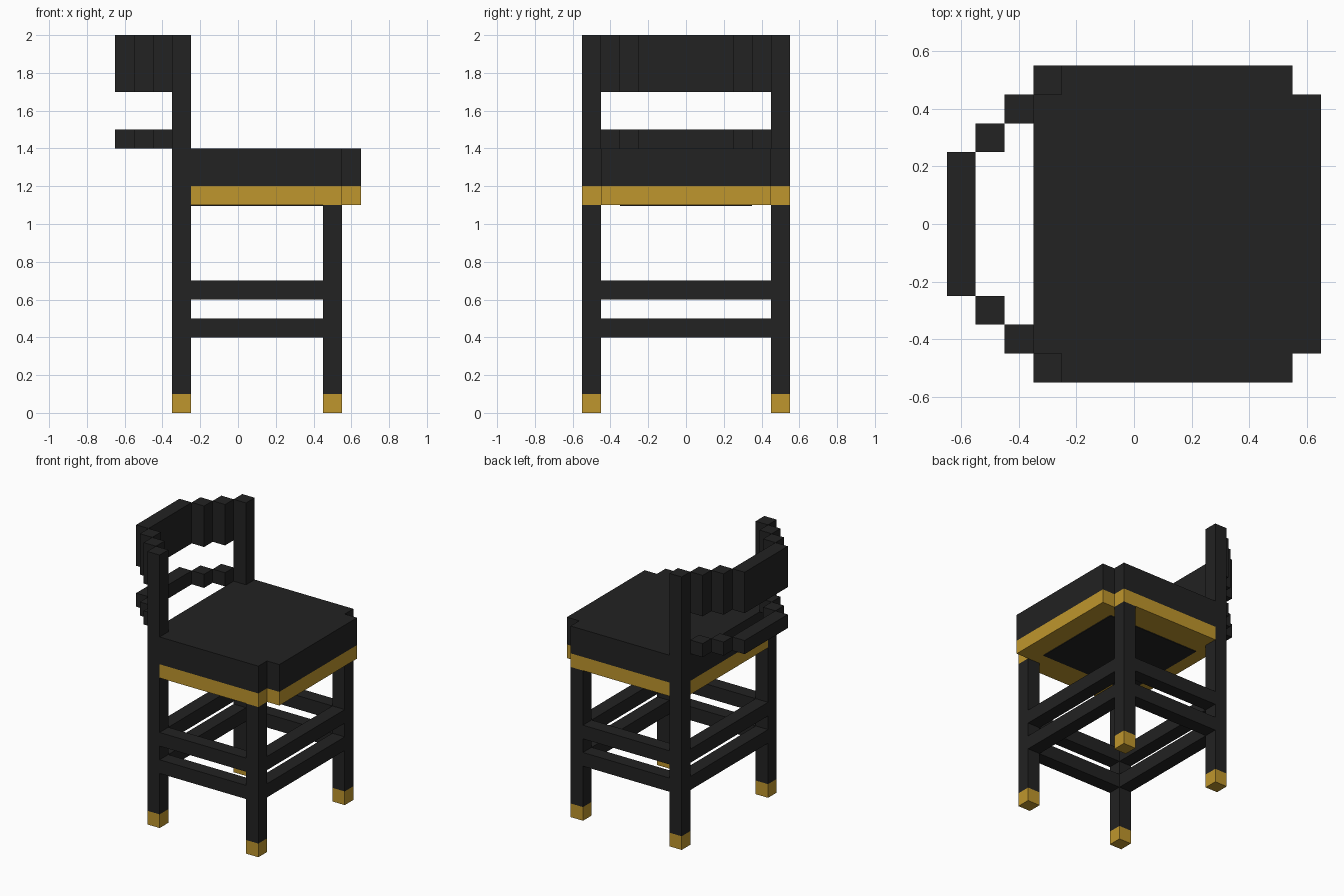
import bpy
import bmesh

cube = bpy.data.objects.get("Cube")
if cube:
    bpy.data.objects.remove(cube, do_unlink=True)


def make_material(name, colour):
    mat = bpy.data.materials.new(name)
    mat.use_nodes = True
    mat.diffuse_color = colour
    mat.node_tree.nodes["Principled BSDF"].inputs["Base Color"].default_value = colour
    return mat


BLACK = make_material("charcoal black", (0.016, 0.016, 0.016, 1))
GOLD = make_material("brass gold", (0.52, 0.305, 0.026, 1))


def prism(name, outline, z0, z1, mat):
    """Extrude a flat outline from z0 up to z1."""
    bm = bmesh.new()
    base = bm.faces.new([bm.verts.new((x, y, z0)) for x, y in outline])
    top = bmesh.ops.extrude_face_region(bm, geom=[base])["geom"]
    verts = [v for v in top if isinstance(v, bmesh.types.BMVert)]
    bmesh.ops.translate(bm, verts=verts, vec=(0, 0, z1 - z0))
    bmesh.ops.recalc_face_normals(bm, faces=bm.faces)
    mesh = bpy.data.meshes.new(name)
    bm.to_mesh(mesh)
    bm.free()
    mesh.materials.append(mat)
    obj = bpy.data.objects.new(name, mesh)
    bpy.context.collection.objects.link(obj)
    return obj


def box(name, x0, x1, y0, y1, z0, z1, mat=BLACK):
    return prism(name, [(x0, y0), (x1, y0), (x1, y1), (x0, y1)], z0, z1, mat)


# Seat outline: stepped front corners, back corners cut out for the posts
half = [(-0.35, 0.45), (-0.25, 0.45), (-0.25, 0.55), (0.55, 0.55),
        (0.55, 0.45), (0.65, 0.45)]
seat_outline = half + [(x, -y) for x, y in reversed(half)]
prism("seat_cushion", seat_outline, 1.2, 1.4, BLACK)
prism("seat_frame", seat_outline, 1.1, 1.2, GOLD)
box("seat_underside_panel", -0.25, 0.5, -0.35, 0.35, 1.095, 1.1)

# Legs, feet, side stretchers and stepped back rails, on both sides
for side, s in (("left", 1), ("right", -1)):
    def pair_box(name, x0, x1, y0, y1, z0, z1, mat=BLACK):
        a, b = sorted((s * y0, s * y1))
        box(f"{side}_{name}", x0, x1, a, b, z0, z1, mat)

    pair_box("back_post", -0.35, -0.25, 0.45, 0.55, 0.1, 2.0)
    pair_box("front_leg", 0.45, 0.55, 0.45, 0.55, 0.1, 1.1)
    pair_box("back_foot", -0.35, -0.25, 0.45, 0.55, 0, 0.1, GOLD)
    pair_box("front_foot", 0.45, 0.55, 0.45, 0.55, 0, 0.1, GOLD)
    for level, z in (("lower", 0.4), ("upper", 0.6)):
        pair_box(f"{level}_side_stretcher", -0.25, 0.45, 0.45, 0.55, z, z + 0.1)
    for rail, z0, z1 in (("lower", 1.4, 1.5), ("top", 1.7, 2.0)):
        for i in range(2):
            x, y = -0.45 - 0.1 * i, 0.35 - 0.1 * i
            pair_box(f"{rail}_rail_step_{i + 1}", x, x + 0.1, y, y + 0.1, z0, z1)

# Middle pieces of the back rails
box("lower_back_rail", -0.65, -0.55, -0.25, 0.25, 1.4, 1.5)
box("top_back_rail", -0.65, -0.55, -0.25, 0.25, 1.7, 2.0)

# Stretchers across the front and the back
for level, z in (("lower", 0.4), ("upper", 0.6)):
    box(f"{level}_back_stretcher", -0.35, -0.25, -0.45, 0.45, z, z + 0.1)
    box(f"{level}_front_stretcher", 0.45, 0.55, -0.45, 0.45, z, z + 0.1)
